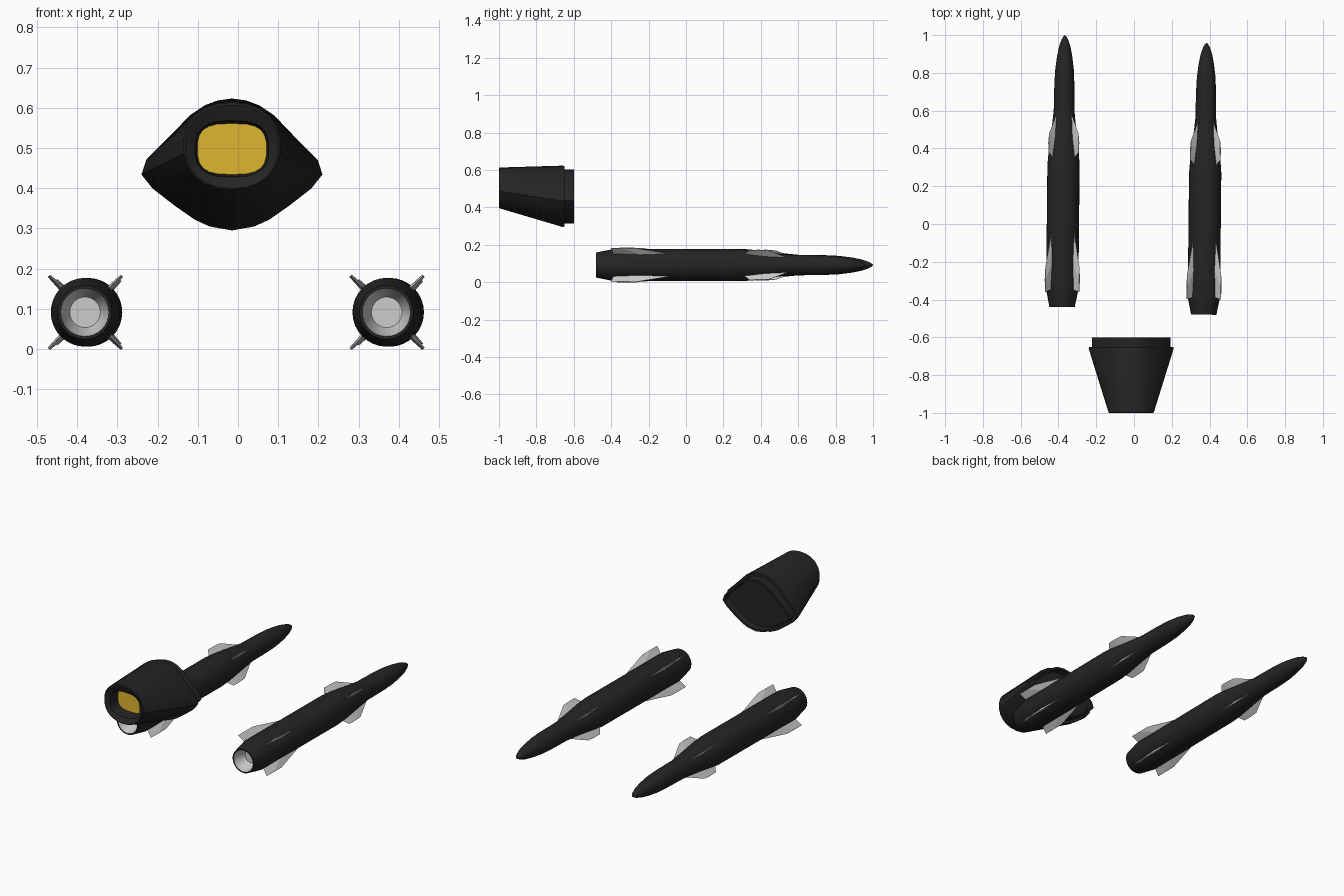
import bpy, bmesh, math
from mathutils import Matrix, Vector

if "Cube" in bpy.data.objects:
    bpy.data.objects.remove(bpy.data.objects["Cube"])


def material(name, rgb):
    m = bpy.data.materials.new(name)
    m.diffuse_color = (*rgb, 1)
    m.use_nodes = True
    m.node_tree.nodes["Principled BSDF"].inputs["Base Color"].default_value = m.diffuse_color
    return m


BLACK = material("black", (0.018, 0.018, 0.018))
YELLOW = material("amber", (0.74, 0.47, 0.03))
YAW = Matrix.Rotation(math.radians(-0.6), 4, 'Z')


def finish(bm, name, mat=None, angle=30):
    bmesh.ops.remove_doubles(bm, verts=bm.verts, dist=1e-5)
    bmesh.ops.recalc_face_normals(bm, faces=bm.faces)
    me = bpy.data.meshes.new(name)
    bm.to_mesh(me)
    bm.free()
    ob = bpy.data.objects.new(name, me)
    bpy.context.collection.objects.link(ob)
    if mat:
        me.materials.append(mat)
    bpy.ops.object.select_all(action='DESELECT')
    ob.select_set(True)
    bpy.context.view_layer.objects.active = ob
    bpy.ops.object.shade_smooth_by_angle(angle=math.radians(angle))
    return ob


def loft(rings, name, mat=None, caps=(False, False), angle=30):
    """Skin a list of equal-length point rings."""
    bm = bmesh.new()
    vs = [[bm.verts.new(p) for p in r] for r in rings]
    n = len(vs[0])
    for a, b in zip(vs, vs[1:]):
        for i in range(n):
            bm.faces.new((a[i], a[(i + 1) % n], b[(i + 1) % n], b[i]))
    if caps[0]:
        bm.faces.new(vs[0])
    if caps[1]:
        bm.faces.new(vs[-1])
    return finish(bm, name, mat, angle)


def circle(y, r, n=32):
    return [(r * math.sin(2 * math.pi * i / n), y, r * math.cos(2 * math.pi * i / n))
            for i in range(n)]


def fins(name, outline, thick):
    """Four diamond-section fins in an X; outline = (y, radius) x4, root aft to root front."""
    bm = bmesh.new()
    ra, ta, tf, rf = outline
    for k in range(4):
        rot = Matrix.Rotation(math.radians(45 + 90 * k), 4, 'Y')

        def v(y, r, t=0):
            return bm.verts.new(rot @ Vector((t, y, r)))
        for s in (1, -1):
            a, b, c, d = (v(*p) for p in outline)
            root = v((ra[0] + rf[0]) / 2, (ra[1] + rf[1]) / 2, s * thick)
            tip = v((ta[0] + tf[0]) / 2, ta[1], s * thick * 0.5)
            bm.faces.new((a, b, tip, root))
            bm.faces.new((root, tip, c, d))
            bm.faces.new((b, c, tip))
    return finish(bm, name, None, 10)


# Missiles: bottle-shaped body, nozzle cup, two sets of fins
BODY = [(-.48, .060), (-.48, .067), (-.40, .083), (-.385, .0855), (.27, .0855),
        (.34, .080), (.42, .071), (.50, .061), (.56, .055), (.70, .053), (.78, .049),
        (.85, .040), (.90, .030), (.935, .018), (.953, .008), (.96, .0005)]
NOZZLE = [(-.48, .060), (-.45, .054), (-.41, .038)]

for side, loc in (("left", (-.376, .04, .0915)), ("right", (.374, 0, .0915))):
    parts = [
        loft([circle(*p) for p in BODY], side + "_missile_body", BLACK, (False, True)),
        loft([circle(*p) for p in NOZZLE], side + "_nozzle", None, (False, True), 25),
        fins(side + "_rear_fins",
             [(-.385, .07), (-.40, .128), (-.27, .128), (-.06, .08)], .008),
        fins(side + "_front_fins",
             [(.30, .07), (.34, .113), (.44, .110), (.56, .048)], .007),
    ]
    for ob in parts:
        ob.matrix_world = Matrix.Translation(loc) @ YAW

# Sensor housing: loft from a rounded opening back to a lens-shaped section
CX = -.015
HALF = [(0, .623), (.036, .618), (.068, .606), (.105, .581), (.15, .534), (.213, .471),
        (.225, .434), (.197, .399), (.143, .357), (.093, .322), (.056, .305), (0, .295)]
LENS = HALF + [(-x, z) for x, z in HALF[-2:0:-1]]


def lens(y, s=1.0, zc=.459):
    sz = 1 - (1 - s) * 1.5
    return [(CX + x * s, y, zc + (z - zc) * sz) for x, z in LENS]


def rounded(y, a, b, zc, e):
    """Superellipse ring with as many points as the lens section."""
    pts = []
    for i in range(len(LENS)):
        t = 2 * math.pi * i / len(LENS)
        s, c = math.sin(t), math.cos(t)
        pts.append((CX + a * math.copysign(abs(s) ** (2 / e), s), y,
                    zc + b * math.copysign(abs(c) ** (2 / e), c)))
    return pts


loft([rounded(-.925, .086, .0635, .4975, 3),
      rounded(-.985, .092, .070, .498, 2.8),
      rounded(-1.0, .116, .104, .503, 2.2),
      rounded(-.997, .121, .109, .504, 2.2),
      lens(-.66), lens(-.65, .99),
      lens(-.65, .92), lens(-.60, .92),
      lens(-.60, .87), lens(-.635, .86)],
     "sensor_housing", BLACK, (False, True), 35)

# Amber window recessed in the opening
bm = bmesh.new()
bm.faces.new([bm.verts.new(p) for p in rounded(-.925, .086, .0635, .4975, 3)])
window = finish(bm, "sensor_window", YELLOW)
if window.data.polygons[0].normal.y > 0:
    window.data.flip_normals()
